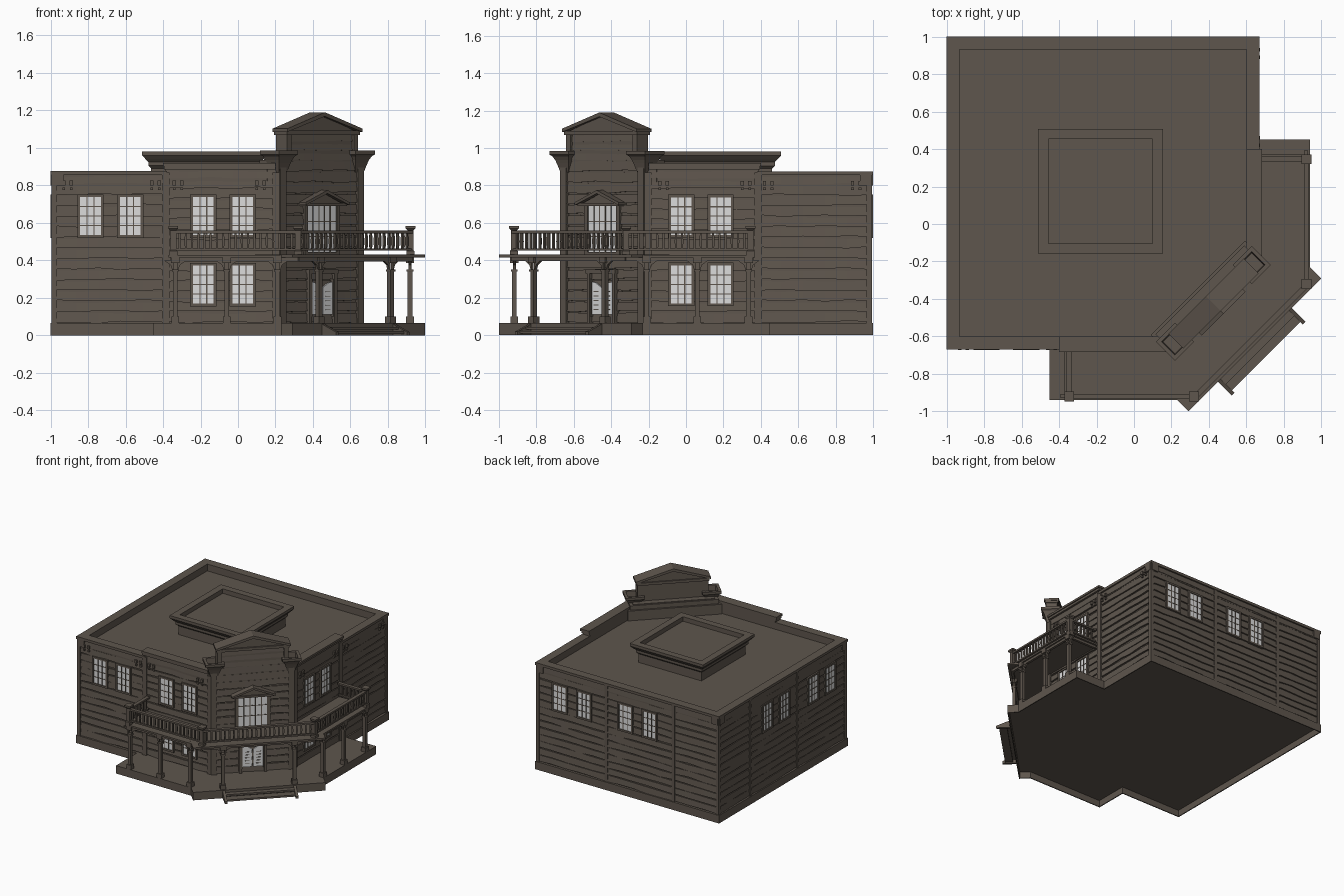
import bpy, bmesh, random
from mathutils import Vector as V

if "Cube" in bpy.data.objects:
    bpy.data.objects.remove(bpy.data.objects["Cube"])

random.seed(4)
R = 0.5 ** 0.5


def material(name, col):
    m = bpy.data.materials.new(name)
    m.diffuse_color = (*col, 1)
    m.use_nodes = True
    m.node_tree.nodes["Principled BSDF"].inputs["Base Color"].default_value = m.diffuse_color
    return m


WOOD = material("weathered brown wood", (0.112, 0.092, 0.074))
GLASS = material("pale glass", (0.72, 0.72, 0.72))


class Frame:
    """Wall frame: u along the wall, d outward, z up."""
    def __init__(self, o, u, n):
        self.o, self.u, self.n = V(o), V(u), V(n)

    def at(self, u, d, z):
        p = self.o + self.u * u + self.n * d
        return V((p.x, p.y, z))

    def mirrored(self):  # mirror across the corner diagonal
        return Frame(*[(-v.y, -v.x) for v in (self.o, self.u, self.n)])


class Part:
    def __init__(self, name, mat=WOOD):
        self.name, self.mat, self.bm = name, mat, bmesh.new()

    def loft(self, *loops):  # closed skin through equal loops
        rings = [[self.bm.verts.new(p) for p in l] for l in loops]
        n = len(rings[0])
        self.bm.faces.new(rings[0])
        self.bm.faces.new(rings[-1])
        for a, b in zip(rings, rings[1:]):
            for i in range(n):
                j = (i + 1) % n
                self.bm.faces.new((a[i], a[j], b[j], b[i]))

    def prism(self, f, pts, d0, d1):  # (u, z) profile pushed along d
        self.loft(*[[f.at(u, d, z) for u, z in pts] for d in (d0, d1)])

    def box(self, f, u0, u1, d0, d1, z0, z1):
        self.prism(f, [(u0, z0), (u1, z0), (u1, z1), (u0, z1)], d0, d1)

    def squares(self, f, u, d, steps):  # stacked square sections (half size, z)
        self.loft(*[[f.at(u + a * h, d + b * h, z) for a, b in ((-1, -1), (1, -1), (1, 1), (-1, 1))]
                    for h, z in steps])

    def done(self):
        bmesh.ops.recalc_face_normals(self.bm, faces=self.bm.faces)
        me = bpy.data.meshes.new(self.name)
        self.bm.to_mesh(me)
        self.bm.free()
        me.materials.append(self.mat)
        bpy.context.collection.objects.link(bpy.data.objects.new(self.name, me))


front = Frame((0, -.67), (1, 0), (0, -1))
back = Frame((0, 1), (1, 0), (0, 1))
side = Frame((-.345, -.67), (0, -1), (-1, 0))
diag = Frame((.45, -.45), (R, R), (R, -R))
fronts, backs, sides = [[f, f.mirrored()] for f in (front, back, side)]


def inset(poly, t):  # offset a counter-clockwise outline inward
    out = []
    for i, b in enumerate(poly):
        e0 = (V(b) - V(poly[i - 1])).normalized()
        e1 = (V(poly[(i + 1) % len(poly)]) - V(b)).normalized()
        n0, n1 = V((-e0.y, e0.x)), V((-e1.y, e1.x))
        out.append(V(b) + (n0 + n1) * t / (1 + n0.dot(n1)))
    return out


def ring(poly, z):
    return [(x, y, z) for x, y in poly]


# Body
body = [(-1, 1), (-1, -.67), (.23, -.67), (.67, -.23), (.67, 1)]
p = Part("building_core")
p.loft(*[ring(inset(body, .02), z) for z in (.06, .82)])
p.done()

# Ground floor and porch deck, hollow beneath with a thin skirt
half = [(-1, -.67), (-.45, -.67), (-.45, -.94), (.233, -.94), (.291, -.999)]
deck = [(-1, 1)] + half + [(-y, -x) for x, y in half[:0:-1]] + [(.67, 1)]
p = Part("floor_and_skirt")
p.loft(ring(inset(deck, .008), .052), ring(inset(deck, .008), 0), ring(deck, 0), ring(deck, .065))
p.done()

# Lapped, uneven wall boards
p = Part("wall_siding")


def siding(f, u0, u1, z0, z1):
    rows = round((z1 - z0) / .056)
    h = (z1 - z0) / rows
    n = max(2, round((u1 - u0) / .12))
    for r in range(rows):
        z = z0 + r * h
        loops = []
        for k in range(n + 1):
            u, j, t = u0 + (u1 - u0) * k / n, random.uniform(0, .011), z + h - random.uniform(0, .006)
            loops.append([f.at(u, -.024, z + j), f.at(u, -.008, z + j), f.at(u, -.013, t), f.at(u, -.024, t)])
        p.loft(*loops)


for f in fronts:
    siding(f, -.98, -.39, .065, .86)
    siding(f, -.39, .22, .065, .89)
for f in backs:
    for a, b in ((-.985, -.58), (-.58, .03), (.03, .655)):
        siding(f, a, b, .065, .86)
siding(diag, -.30, .30, .065, .93)
siding(diag, -.265, .265, .93, 1.08)
p.done()

# Vertical trims
p = Part("wall_trims")
for f in fronts:
    for u, w in ((-.98, .014), (-.385, .02), (.205, .02)):
        p.box(f, u - w, u + w, -.025, -.002, .065, .87)
for f in backs:
    for u in (-.98, -.58, .03, .65):
        p.box(f, u - .013, u + .013, -.025, -.005, .065, .86)
for s in (-1, 1):
    p.box(diag, s * .315, s * .27, -.025, 0, .065, .93)
p.done()

# Parapets, cornices and small brackets
p = Part("parapet")
for f in fronts:
    p.box(f, -1, -.38, -.07, -.012, .80, .862)
    p.box(f, -1, -.38, -.07, 0, .855, .876)
    p.box(f, -.39, .20, -.07, -.012, .80, .90)
    p.box(f, -.395, .20, -.07, .004, .885, .905)
    p.box(f, -.40, .20, -.07, .012, .903, .92)
    for u in (-.93, -.89, -.46, -.42, -.34, -.30, .10, .14):
        p.box(f, u - .009, u + .009, -.02, .003, .80, .825)
        p.box(f, u - .007, u + .007, -.02, 0, .775, .79)
for f in backs:
    p.box(f, -1, .67, -.07, -.012, .80, .862)
    p.box(f, -1, .67, -.07, 0, .855, .876)
p.done()

# Roof box with stepped rim and sunken top
p = Part("roof_box")
p.squares(Frame((-.178, .175), (1, 0), (0, 1)), 0, 0,
          ((.285, .81), (.285, .89), (.30, .905), (.30, .925), (.315, .94), (.333, .96), (.333, .982),
           (.278, .982), (.278, .945)))
p.done()

# Corner false front with pediment
p = Part("corner_false_front")
p.box(diag, -.355, .355, -.155, -.06, .80, .90)
p.box(diag, -.335, .335, -.14, -.05, .90, .935)
p.box(diag, -.31, .31, -.13, -.015, .80, .94)
p.box(diag, -.268, .268, -.08, -.012, .93, 1.08)
for s in (-1, 1):
    p.squares(diag, s * .29, -.038, ((.03, .87), (.045, .92), (.05, .935), (.06, .955), (.072, .965), (.072, .985),
                                     (.05, .985), (.045, .942)))
    p.box(diag, s * .268, s * .235, -.02, .003, .98, 1.07)
p.box(diag, -.275, .275, -.09, .01, 1.07, 1.092)
p.prism(diag, [(-.25, 1.09), (.25, 1.09), (0, 1.175)], -.08, -.002)
p.prism(diag, [(-.283, 1.085), (0, 1.168), (.283, 1.085), (.283, 1.103), (0, 1.19), (-.283, 1.103)], -.092, .02)
p.done()

# Windows
frame, glass = Part("window_frames"), Part("window_panes", GLASS)


def window(f, u, z0, z1, w=.055, cols=3, rows=4, b=.015):
    glass.box(f, u - w, u + w, -.022, -.006, z0, z1)
    for s in (-1, 1):
        frame.box(f, u + s * w, u + s * (w + b), -.022, .001, z0 - b, z1 + b)
    for z in (z0 - b, z1):
        frame.box(f, u - w, u + w, -.022, .001, z, z + b)
    for k in range(1, cols):
        x = u - w + 2 * w * k / cols
        frame.box(f, x - .003, x + .003, -.02, -.003, z0, z1)
    for k in range(1, rows):
        z = z0 + (z1 - z0) * k / rows
        frame.box(f, u - w, u + w, -.02, -.004, z - .003, z + .003)


for f in fronts:
    for u in (-.185, .025):
        window(f, u, .535, .737)
        window(f, u, .17, .372)
for u in (-.787, -.575):
    window(front, u, .535, .737)
for f in backs:
    for u in (-.365, -.145, .23, .45):
        window(f, u, .535, .737)

# Balcony door with gable hood, and swing doors below
window(diag, 0, .445, .69, w=.108, cols=5, rows=3, b=.025)
frame.box(diag, -.155, .155, -.02, .03, .69, .705)
frame.prism(diag, [(-.14, .70), (.14, .70), (0, .755)], -.02, .018)
frame.prism(diag, [(-.165, .695), (0, .757), (.165, .695), (.165, .71), (0, .775), (-.165, .71)], -.02, .04)
for s in (-1, 1):
    frame.box(diag, s * .085, s * .105, -.02, .008, .065, .34)
    glass.prism(diag, [(s * .005, .11), (s * .077, .11), (s * .077, .285), (s * .05, .28), (s * .005, .255)], -.02, -.001)
    for k in range(5):
        z = .135 + k * .024
        frame.box(diag, s * .025, s * .06, -.02, .002, z, z + .004)
    frame.box(diag, s * .079, s * .086, -.02, .004, .10, .30)
frame.box(diag, -.11, .11, -.02, .012, .33, .35)
frame.done()
glass.done()

# Balcony floor and beams
p = Part("balcony_floor")
for f in fronts:
    p.box(f, -.37, .33, -.01, .27, .414, .428)
    p.box(f, -.36, .32, .238, .258, .395, .416)
p.box(diag, -.5, .5, -.01, .276, .415, .430)
p.box(diag, -.43, .43, .235, .255, .395, .416)
for f in sides:
    p.box(f, 0, .25, -.01, .01, .395, .416)
p.done()

# Front steps between sloped stringers
p = Part("front_steps")
p.box(diag, -.26, .26, .27, .315, .03, .044)
p.box(diag, -.26, .26, .30, .36, .008, .022)
for s in (-1, 1):
    p.prism(Frame(diag.at(s * .268, 0, 0).xy, diag.n, diag.u), [(.27, 0), (.38, 0), (.38, .018), (.27, .062)], -.01, .01)
p.done()

# Porch posts with base, cap and curved-in brackets
p = Part("porch_posts")


def post(f, u, d):
    for h, z0, z1 in ((.021, .06, .10), (.013, .10, .35), (.018, .34, .352), (.022, .385, .416)):
        p.box(f, u - h, u + h, d - h, d + h, z0, z1)
    for s in (-1, 1):
        p.prism(f, [(u + s * .01, .33), (u + s * .025, .375), (u + s * .06, .40), (u + s * .01, .40)], d - .008, d + .008)


for f in fronts:
    for u in (-.335, -.06, .21):
        post(f, u, .248)
for u in (-.27, .27):
    post(diag, u, .245)
p.done()

# Balcony railing
p = Part("balcony_railing")


def railing(f, u0, u1, d):
    p.box(f, u0, u1, d - .008, d + .008, .452, .464)
    p.box(f, u0, u1, d - .014, d + .014, .544, .558)
    n = round((u1 - u0) / .034)
    for k in range(1, n):
        p.squares(f, u0 + (u1 - u0) * k / n, d, ((.005, .46), (.0065, .50), (.005, .548)))


for f in fronts:
    railing(f, -.345, .32, .25)
    for u in (-.345, .32):
        p.squares(f, u, .25, ((.021, .425), (.021, .45), (.016, .455), (.016, .56), (.026, .57), (.026, .584)))
for f in sides:
    railing(f, 0, .25, 0)
railing(diag, -.424, .424, .247)
p.done()
